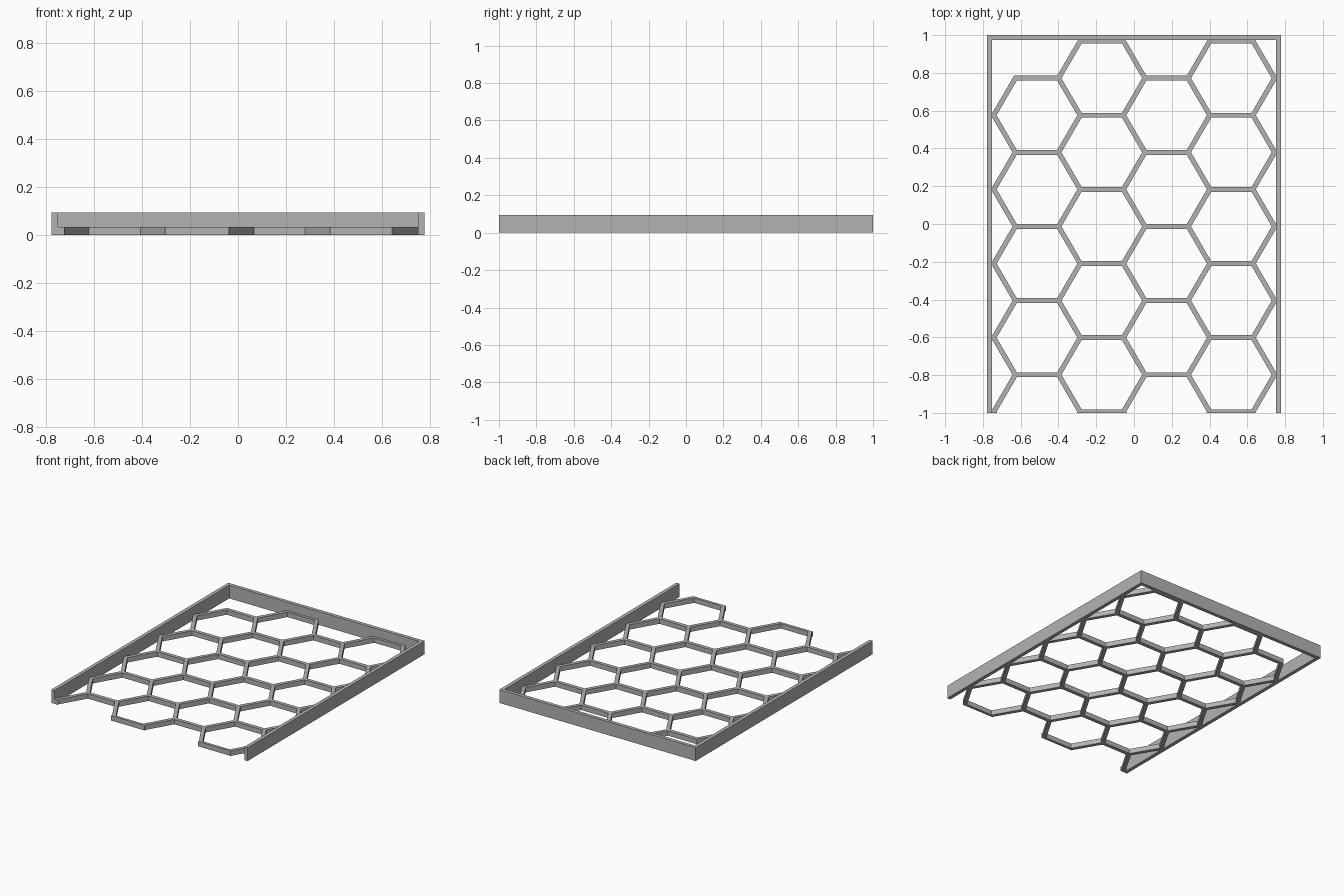
import bpy
import bmesh

if "Cube" in bpy.data.objects:
    bpy.data.objects.remove(bpy.data.objects["Cube"], do_unlink=True)

HALF_X, HALF_Y = 0.777, 1.0
FRAME_WALL, FRAME_H = 0.026, 0.095
PITCH, RADIUS = 0.3925, 0.2287
STRUT_WALL, STRUT_H = 0.026, 0.035

gray = bpy.data.materials.new("plain_gray")
gray.use_nodes = True
color = (0.45, 0.45, 0.45, 1)
gray.diffuse_color = color
gray.node_tree.nodes["Principled BSDF"].inputs["Base Color"].default_value = color


def add_object(name, bm):
    mesh = bpy.data.meshes.new(name)
    bm.to_mesh(mesh)
    bm.free()
    mesh.materials.append(gray)
    obj = bpy.data.objects.new(name, mesh)
    bpy.context.scene.collection.objects.link(obj)
    return obj


def extrude_up(bm, geom, height):
    new = bmesh.ops.extrude_face_region(bm, geom=geom)["geom"] if geom and isinstance(
        geom[0], bmesh.types.BMFace) else bmesh.ops.extrude_edge_only(bm, edges=geom)["geom"]
    verts = [g for g in new if isinstance(g, bmesh.types.BMVert)]
    bmesh.ops.translate(bm, verts=verts, vec=(0, 0, height))


# Three-sided frame, open at the front
bm = bmesh.new()
ix, iy = HALF_X - FRAME_WALL, HALF_Y - FRAME_WALL
outline = [(-HALF_X, -HALF_Y), (-HALF_X, HALF_Y), (HALF_X, HALF_Y), (HALF_X, -HALF_Y),
           (ix, -HALF_Y), (ix, iy), (-ix, iy), (-ix, -HALF_Y)]
face = bm.faces.new([bm.verts.new((x, y, 0)) for x, y in outline])
extrude_up(bm, [face], FRAME_H)
bmesh.ops.recalc_face_normals(bm, faces=bm.faces[:])
add_object("frame", bm)

# Honeycomb: centre lines of the cells, raised to sheets and thickened
bm = bmesh.new()
corners = [(1, 0), (0.5, 1), (-0.5, 1), (-1, 0), (-0.5, -1), (0.5, -1)]
for col in range(4):
    cx = 0.001 + (col - 1.5) * 1.5 * RADIUS
    top = 0.772 if col % 2 else 0.772 - PITCH / 2
    for row in range(5):
        cy = top - row * PITCH
        ring = [bm.verts.new((cx + u * RADIUS, cy + v * PITCH / 2, 0)) for u, v in corners]
        for a, b in zip(ring, ring[1:] + ring[:1]):
            bm.edges.new((a, b))
bmesh.ops.remove_doubles(bm, verts=bm.verts[:], dist=0.002)
extrude_up(bm, bm.edges[:], STRUT_H)
honeycomb = add_object("honeycomb", bm)
solid = honeycomb.modifiers.new("thickness", 'SOLIDIFY')
solid.solidify_mode = 'NON_MANIFOLD'
solid.nonmanifold_thickness_mode = 'CONSTRAINTS'
solid.thickness = STRUT_WALL
solid.offset = 0

# Trim the honeycomb flush with the open front
bm = bmesh.new()
bmesh.ops.create_cube(bm, size=2)
bmesh.ops.translate(bm, verts=bm.verts[:], vec=(0, -HALF_Y - 1, 0))
cutter = add_object("front_trim_cutter", bm)
cutter.hide_render = True
cutter.hide_viewport = True
cutter.display_type = 'WIRE'
trim = honeycomb.modifiers.new("front_trim", 'BOOLEAN')
trim.operation = 'DIFFERENCE'
trim.solver = 'EXACT'
trim.object = cutter
